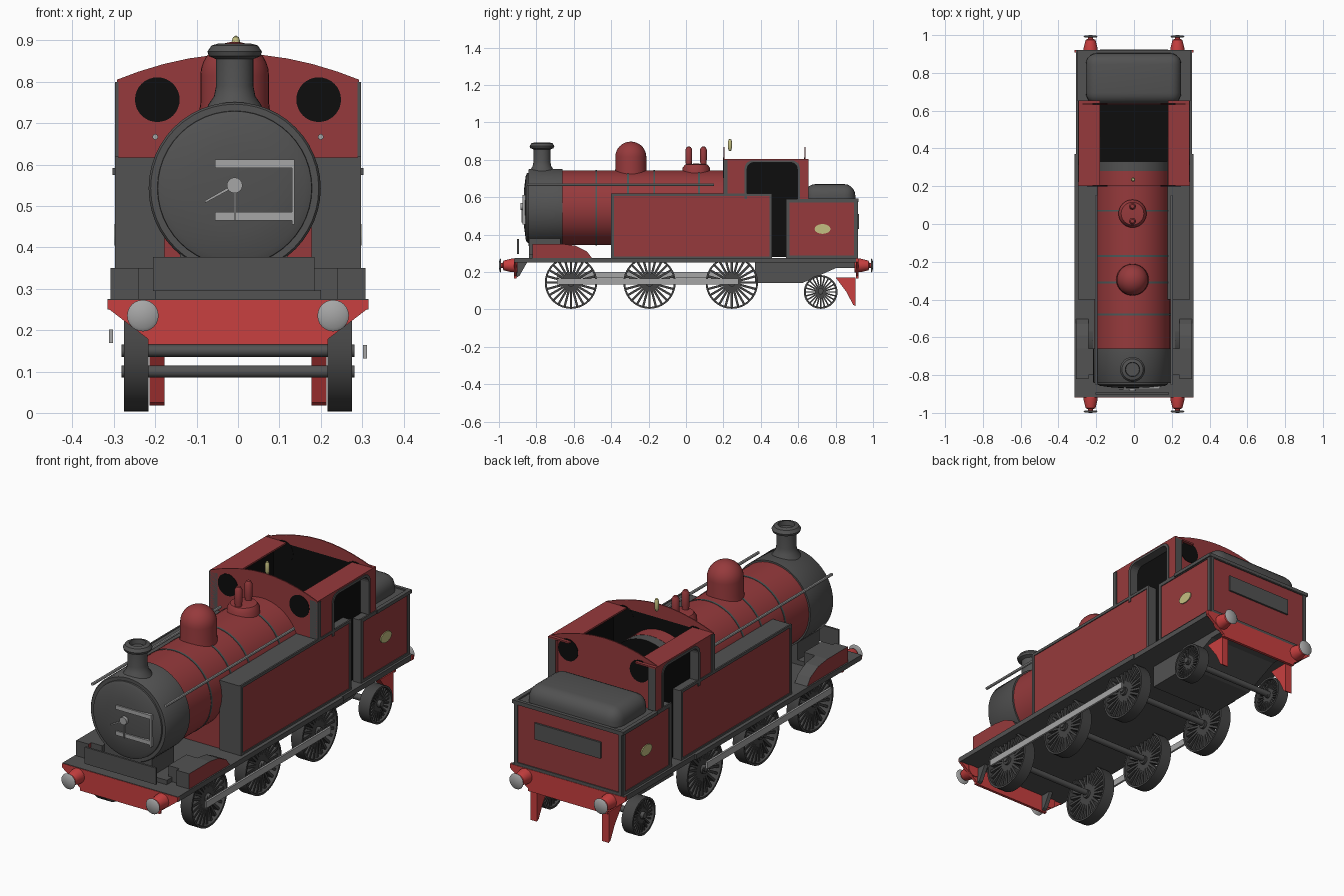
import bpy, bmesh, math
from mathutils import Matrix, Vector

cube = bpy.data.objects.get("Cube")
if cube:
    bpy.data.objects.remove(cube)


def material(name, r, g, b):
    m = bpy.data.materials.new(name)
    m.use_nodes = True
    m.diffuse_color = (r, g, b, 1)
    m.node_tree.nodes["Principled BSDF"].inputs["Base Color"].default_value = (r, g, b, 1)
    return m


maroon = material("maroon", .305, .042, .045)
red = material("bright_red", .58, .05, .05)
grey = material("dark_grey", .084, .084, .084)
iron = material("wheel_grey", .06, .06, .06)
steel = material("light_steel", .38, .38, .38)
brass = material("pale_brass", .55, .52, .22)
black = material("black", .004, .004, .004)
band_grey = material("band_grey", .07, .1, .1)


def finish(name, bm, *mats, smooth=False, rule=None):
    bmesh.ops.remove_doubles(bm, verts=bm.verts, dist=.00005)
    bmesh.ops.recalc_face_normals(bm, faces=bm.faces)
    if rule:
        for f in bm.faces:
            f.material_index = int(rule(f))
    me = bpy.data.meshes.new(name)
    bm.to_mesh(me)
    bm.free()
    ob = bpy.data.objects.new(name, me)
    bpy.context.collection.objects.link(ob)
    for m in mats:
        me.materials.append(m)
    if smooth:
        bpy.ops.object.select_all(action='DESELECT')
        ob.select_set(True)
        bpy.context.view_layer.objects.active = ob
        bpy.ops.object.shade_smooth_by_angle(angle=math.radians(40))
    return ob


def add_box(bm, x0, x1, y0, y1, z0, z1):
    mat = Matrix.Translation(((x0 + x1) / 2, (y0 + y1) / 2, (z0 + z1) / 2))
    bmesh.ops.create_cube(bm, size=1, matrix=mat @ Matrix.Diagonal((x1 - x0, y1 - y0, z1 - z0, 1)))


def box(name, dims, *mats, rule=None):
    bm = bmesh.new()
    add_box(bm, *dims)
    return finish(name, bm, *mats, rule=rule)


def prism(name, pts, axis, a, b, *mats, rule=None):
    """Extrude a (y,z) outline along x, or an (x,z) outline along y."""
    bm = bmesh.new()
    place = (lambda p, t: (t, p[0], p[1])) if axis == 'x' else (lambda p, t: (p[0], t, p[1]))
    face = bm.faces.new([bm.verts.new(place(p, a)) for p in pts])
    new = bmesh.ops.extrude_face_region(bm, geom=[face])['geom']
    move = Vector((b - a, 0, 0) if axis == 'x' else (0, b - a, 0))
    bmesh.ops.translate(bm, vec=move, verts=[v for v in new if isinstance(v, bmesh.types.BMVert)])
    return finish(name, bm, *mats, rule=rule)


TURN = {'x': Matrix.Rotation(math.pi / 2, 4, 'Y'), 'y': Matrix.Rotation(-math.pi / 2, 4, 'X'), 'z': Matrix()}


def add_lathe(bm, prof, loc, axis, steps):
    part = bmesh.new()
    vs = [part.verts.new((r, 0, h)) for r, h in prof]
    es = [part.edges.new(p) for p in zip(vs, vs[1:])]
    bmesh.ops.spin(part, geom=vs + es, axis=(0, 0, 1), cent=(0, 0, 0), steps=steps, angle=2 * math.pi)
    part.transform(Matrix.Translation(loc) @ TURN[axis])
    me = bpy.data.meshes.new("part")
    part.to_mesh(me)
    part.free()
    bm.from_mesh(me)
    bpy.data.meshes.remove(me)


def lathe(name, prof, loc, axis, *mats, steps=32, rule=None):
    bm = bmesh.new()
    add_lathe(bm, prof, loc, axis, steps)
    return finish(name, bm, *mats, smooth=True, rule=rule)


def rod(name, r, a, b, loc, axis, *mats, steps=12, rule=None):
    return lathe(name, [(0, a), (r, a), (r, b), (0, b)], loc, axis, *mats, steps=steps, rule=rule)


def window_arch(y0, y1, z0, z1, r):
    """Open outline running up one side, over rounded corners and down the other."""
    arc = [(cy + r * math.cos(math.radians(a - d)), z1 - r + r * math.sin(math.radians(a - d)))
           for cy, a in ((y0 + r, 180), (y1 - r, 90)) for d in range(0, 91, 18)]
    return [(y0, z0)] + arc + [(y1, z0)]


def ellipse(cx, cz, rx, rz, n=32):
    return [(cx + rx * math.cos(2 * math.pi * i / n), cz + rz * math.sin(2 * math.pi * i / n)) for i in range(n)]


# Boiler, bands and smokebox
CX, CZ = -.008, .543
rod("boiler", .2, -.67, .28, (CX, 0, CZ), 'y', maroon, steps=48)
rod("backhead", .199, .27, .33, (CX, 0, CZ), 'y', grey, black, steps=48, rule=lambda f: f.normal.y > .5)
for y in (-.48, -.31, -.17, .07):
    rod("boiler_band", .202, y - .005, y + .005, (CX, 0, CZ), 'y', band_grey, steps=48)
lathe("smokebox", [(0, -.87), (.1, -.866), (.17, -.857), (.186, -.85), (.187, -.843), (.203, -.843),
                   (.208, -.837), (.208, -.66), (0, -.66)], (CX, 0, CZ), 'y', grey, steps=48)
box("smokebox_saddle", (-.14, .12, -.84, -.67, .27, .4), grey)
box("saddle_base", (-.2, .2, -.84, -.67, .27, .297), grey)
box("firebox", (-.179, .179, -.39, .2, .27, .5), maroon)
box("front_plate", (-.205, .185, -.903, -.893, .295, .377), grey)

# Smokebox door furniture
bm = bmesh.new()
for z in (.475, .602):
    add_box(bm, -.055, .137, -.874, -.855, z - .01, z + .01)
add_box(bm, .13, .137, -.874, -.85, .455, .612)
finish("door_hinge", bm, steel)
rod("door_hub", .019, -.885, -.86, (CX, 0, .55), 'y', steel, steps=16)
prism("door_handle", [(-.08, .507), (-.08, .513), (CX, .554), (CX, .546)], 'y', -.88, -.873, steel)
box("door_lever", (-.01, -.005, -.88, -.873, .465, .55), steel)

# Chimney, dome, safety valves, whistle
lathe("chimney", [(0, .7), (.08, .7), (.064, .745), (.05, .765), (.045, .79), (.045, .855), (.062, .862),
                  (.066, .873), (.056, .888), (.038, .893), (.036, .87), (0, .87)], (CX, -.77, 0), 'z', grey)
dome = [(.083 * math.cos(a), .815 + .082 * math.sin(a)) for a in [math.pi / 2 * i / 8 for i in range(8)]]
lathe("steam_dome", [(0, .69), (.09, .69), (.083, .75)] + dome + [(0, .897)], (CX, -.295, 0), 'z', maroon)
lathe("valve_base", [(0, .69), (.074, .69), (.074, .755), (.06, .775), (0, .78)], (CX, .055, 0), 'z', maroon)
for y in (.015, .093):
    lathe("safety_valve", [(0, .75), (.014, .75), (.018, .8), (.018, .855), (.01, .869), (0, .871)],
          (CX, y, 0), 'z', maroon, steps=16)
lathe("whistle", [(0, .845), (.007, .85), (.011, .865), (.011, .895), (.007, .908), (0, .912)],
      (-.005, .235, 0), 'z', brass, steps=12)

# Footplate and beams
box("footplate_front", (-.315, .315, -.917, .37, .25, .275), grey)
box("footplate_rear", (-.308, .308, .37, .92, .25, .275), grey)
half_beam = [(.315, .273), (.315, .253), (.217, .178), (.217, .165)]
beam = half_beam + [(-x, z) for x, z in reversed(half_beam)]
prism("front_beam", beam, 'y', -.919, -.905, red)
prism("rear_beam", beam, 'y', .908, .922, red)
prism("rear_frame", [(.37, .14), (.62, .14), (.8, .22), (.9, .22), (.9, .25), (.37, .25)], 'x', -.19, .19, grey)
for s in (-1, 1):
    prism("beam_gusset", [(-.907, .17), (-.907, .25), (-.85, .25), (-.89, .18)], 'x', s * .19, s * .21, grey)
    prism("guard_iron", [(.8, .17), (.907, .17), (.907, .018), (.893, .025), (.86, .09)],
          'x', s * .178, s * .214, red)
    for e in (-1, 1):
        shank = [(0, .9), (.037, .9), (.036, .935), (.026, .975), (.014, .98), (.012, .992), (0, .992)]
        head = [(0, .988), (.032, .988), (.038, .992), (.03, .998), (0, 1)]
        for part, prof, mat in (("buffer_shank", shank, red), ("buffer_head", head, steel)):
            lathe(part, [(r, e * h) for r, h in prof], (s * .23, 0, .235), 'y', mat, steps=24)


# Wheels with thin spokes, axles and coupling rods
def wheel(name, s, y, r, spokes=24):
    bm = bmesh.new()
    loc, w = Vector((s * .246, y, r + .003)), .03
    add_lathe(bm, [(r - .01, -w), (r, -w), (r, w), (r - .01, w), (r - .01, -w)], loc, 'x', 40)
    add_lathe(bm, [(0, -w), (r * .15, -w), (r * .15, w), (0, w)], loc, 'x', 16)
    for i in range(spokes):
        turn = Matrix.Rotation(2 * math.pi * i / spokes, 4, 'X')
        size = Matrix.Diagonal((.036, r * .085, r * .85, 1))
        bmesh.ops.create_cube(bm, size=1, matrix=Matrix.Translation(loc) @ turn
                              @ Matrix.Translation((0, 0, r * .53)) @ size)
    finish(name, bm, iron, smooth=True)


for y, r in ((-.615, .14), (-.195, .14), (.245, .14), (.72, .09)):
    rod("axle", .015, -.282, .282, (0, y, r + .01), 'x', grey)
    for s in (-1, 1):
        wheel("driving_wheel" if r > .1 else "trailing_wheel", s, y, r)
for s, z in ((1, .148), (-1, .185)):
    box("coupling_rod", (s * .307 - .005, s * .307 + .005, -.69, .28, z - .016, z + .016), steel)

# Side tanks, splashers, handrails and side trim
W = .293
sideways = lambda f: abs(f.normal.x) < .5


def side_plates(name, rects, s, mat):
    bm = bmesh.new()
    for y0, y1, z0, z1 in rects:
        add_box(bm, s * W - .004, s * W + .004, y0, y1, z0, z1)
    finish(name, bm, mat)


def border(y0, y1, z0, z1, w=.014):
    return [(y0, y0 + w, z0, z1), (y1 - w, y1, z0, z1), (y0, y1, z0, z0 + w), (y0, y1, z1 - w, z1)]


for s in (-1, 1):
    box("side_tank", (*sorted((s * .178, s * W)), -.4, .46, .27, .617), maroon, grey, rule=sideways)
    side_plates("tank_trim", border(-.4, .46, .27, .62), s, grey)
    side_plates("bunker_trim", border(.535, .915, .27, .59, .018), s, grey)
    side_plates("cab_trim", [(.2, .222, .61, .8)], s, grey)
    prism("side_badge", ellipse(.73, .43, .042, .026), 'x', s * W, s * (W + .005), brass)
    box("splasher_box", (*sorted((s * .18, s * .303)), -.8, -.66, .27, .35), grey)
    prism("splasher", [(-.82, .27), (-.82, .35), (-.66, .35), (-.59, .34), (-.53, .31), (-.5, .27)],
          'x', s * .24, s * .308, maroon, grey, rule=sideways)
    rod("handrail", .007, -.85, .15, (s * .2, 0, .667), 'y', steel, steps=8)

# Cab: thin arched end walls, flat side strips, open roof and dark lining
xs = [-W, -.24, -.18, -.12, -.06, 0, .06, .12, .18, .24, W]
outline = [(x, .868 - .063 * (abs(x) / W) ** 1.9) for x in xs]
prism("cab_front", [(W, .6), (-W, .6)] + outline, 'y', .2, .205, maroon)
prism("cab_back", [(W, .56), (-W, .56)] + outline, 'y', .633, .638, maroon)
bm = bmesh.new()
add_box(bm, -.25, .25, .206, .632, .28, .8)
bmesh.ops.delete(bm, geom=[f for f in bm.faces if f.normal.z > .5], context='FACES')
finish("cab_lining", bm, black)
opening = window_arch(.327, .595, .59, .785, .035)
frame = window_arch(.313, .609, .59, .797, .045)
for s in (-1, 1):
    box("roof_strip", (*sorted((s * .18, s * W)), .2, .655, .797, .805), maroon)
    prism("cab_side", [(.2, .59), (.2, .803), (.655, .803), (.655, .59)] + opening[::-1],
          'x', s * .252, s * W, maroon, grey, rule=sideways)
    prism("window_frame", frame + opening[::-1], 'x', s * .252, s * (W + .004), grey)
    for y in (.2025, .6355):
        prism("porthole", ellipse(s * .195, .757, .054, .054), 'y', y - .0045, y + .0045, black)

# Bunker with rounded load
box("bunker", (-W, W, .638, .915, .27, .585), maroon, grey, rule=lambda f: f.normal.z > .5)
bm = bmesh.new()
for x0, x1, z0, z1 in border(-W, W, .27, .59, .018):
    add_box(bm, x0, x1, .91, .92, z0, z1)
add_box(bm, -.18, .18, .91, .924, .43, .51)
finish("bunker_back_trim", bm, grey)
bm = bmesh.new()
for s in (-1, 1):
    box("bunker_front_side", (*sorted((s * .251, s * W)), .535, .64, .27, .585), maroon, grey, rule=sideways)
    add_box(bm, s * .293 - .01, s * .293 + .01, .655, .922, .575, .592)
add_box(bm, -.303, .303, .905, .922, .575, .592)
finish("bunker_rim", bm, grey)
load = box("coal_load", (-.255, .25, .634, .905, .5, .67), grey)
bev = load.modifiers.new("rounding", 'BEVEL')
bev.width, bev.segments = .06, 5
load.data.shade_smooth()
